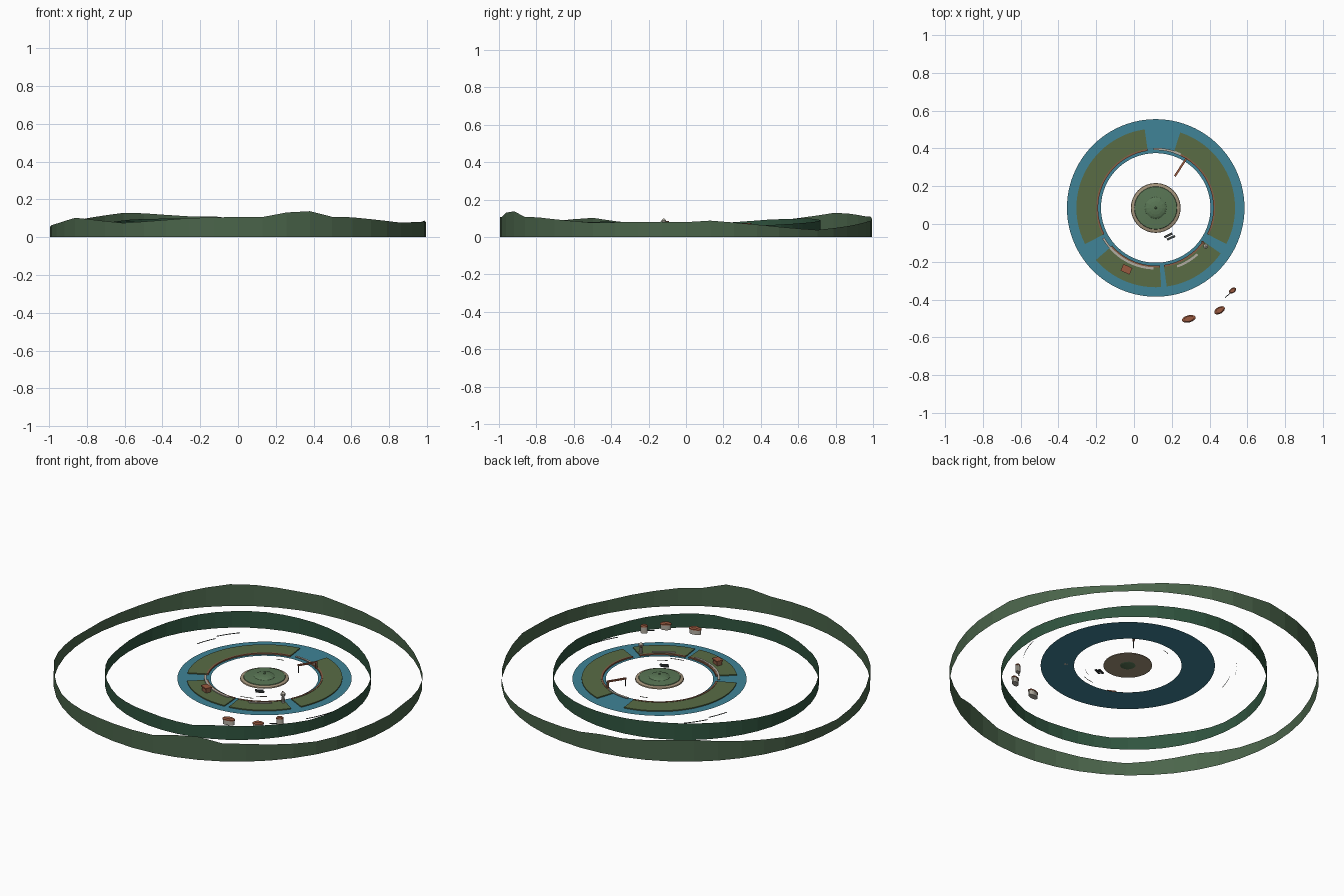
import bpy, math
from mathutils import Matrix, Vector

if "Cube" in bpy.data.objects:
    bpy.data.objects.remove(bpy.data.objects["Cube"])

CX, CY = 0.115, 0.085          # centre of the harbour ring
mats = {}


def mat(name, col):
    if name not in mats:
        m = bpy.data.materials.new(name)
        m.diffuse_color = (*col, 1)
        m.use_nodes = True
        m.node_tree.nodes["Principled BSDF"].inputs["Base Color"].default_value = m.diffuse_color
        mats[name] = m
    return mats[name]


WATER = mat("water", (0.05, 0.23, 0.31))
GRASS = mat("grass", (0.10, 0.15, 0.06))
SAND = mat("sand", (0.38, 0.30, 0.20))
BRICK = mat("brick", (0.25, 0.11, 0.06))
STONE = mat("stone", (0.45, 0.42, 0.36))
ROOF = mat("roof", (0.32, 0.10, 0.05))
DARK = mat("dark", (0.05, 0.06, 0.06))
ISLE = mat("isle_green", (0.10, 0.18, 0.09))
HILL = mat("far_hill", (0.07, 0.13, 0.07))
HILL2 = mat("near_hill", (0.03, 0.09, 0.05))


def mesh(name, verts, faces, m):
    me = bpy.data.meshes.new(name)
    me.from_pydata(verts, [], faces)
    me.materials.append(m)
    ob = bpy.data.objects.new(name, me)
    bpy.context.collection.objects.link(ob)
    return ob


def polar(r, a, z, cx=CX, cy=CY):
    a = math.radians(a)
    return (cx + r * math.cos(a), cy + r * math.sin(a), z)


def arc_slab(name, r0, r1, a0, a1, z0, z1, m):
    """Curved block between two radii and two angles."""
    n = max(2, int(abs(a1 - a0) / 4))
    v, f = [], []
    for i in range(n + 1):
        a = a0 + (a1 - a0) * i / n
        v += [polar(r0, a, z0), polar(r1, a, z0), polar(r1, a, z1), polar(r0, a, z1)]
    for i in range(n):
        b = 4 * i
        for k in range(4):
            f.append((b + k, b + 4 + k, b + 4 + (k + 1) % 4, b + (k + 1) % 4))
    f += [(0, 1, 2, 3), (4 * n + 3, 4 * n + 2, 4 * n + 1, 4 * n)]
    return mesh(name, v, f, m)


def ribbon(name, r, a0, a1, z0, z1, m):
    """Thin upright curved strip."""
    n = 8
    v = []
    for i in range(n + 1):
        a = a0 + (a1 - a0) * i / n
        v += [polar(r, a, z0), polar(r, a, z1)]
    return mesh(name, v, [(2 * i, 2 * i + 2, 2 * i + 3, 2 * i + 1) for i in range(n)], m)


def box(name, c, size, m, rot=0):
    x, y, z = (s / 2 for s in size)
    v = [(sx * x, sy * y, sz * z) for sz in (-1, 1) for sx, sy in ((-1, -1), (1, -1), (1, 1), (-1, 1))]
    f = [(3, 2, 1, 0), (4, 5, 6, 7)] + [(i, (i + 1) % 4, 4 + (i + 1) % 4, 4 + i) for i in range(4)]
    ob = mesh(name, v, f, m)
    ob.matrix_world = Matrix.Translation(c) @ Matrix.Rotation(math.radians(rot), 4, 'Z')
    return ob


def lathe(name, profile, m, c=(CX, CY), n=32, sx=1, sy=1, rot=0):
    """Closed turned solid from (radius, height) pairs."""
    R = Matrix.Rotation(math.radians(rot), 3, 'Z')
    v, f = [], []
    for r, z in profile:
        for i in range(n):
            a = 2 * math.pi * i / n
            p = R @ Vector((sx * r * math.cos(a), sy * r * math.sin(a), z))
            v.append((c[0] + p.x, c[1] + p.y, z))
    for j in range(len(profile) - 1):
        for i in range(n):
            k = (i + 1) % n
            f.append((j * n + i, j * n + k, j * n + n + k, j * n + n + i))
    f += [tuple(range(n))[::-1], tuple(range(len(v) - n, len(v)))]
    return mesh(name, v, f, m)


# Hill rings: upright walls with a rolling crest, (angle, height) pairs
outer = [(0, .08), (6, .09), (17, .075), (30, .055), (44, .037), (58, .055), (75, .08), (90, .095),
         (98, .112), (107, .11), (117, .125), (127, .13), (141, .105), (160, .07), (180, .055),
         (198, .075), (211, .105), (219, .093), (233, .075), (246, .09), (258, .105), (279, .107),
         (286, .135), (293, .138), (300, .108), (307, .106), (319, .09), (330, .077), (349, .083), (360, .08)]
inner = [(0, .075), (30, .06), (60, .075), (90, .09), (115, .1), (140, .095), (165, .075), (190, .06),
         (215, .085), (240, .07), (262, .08), (285, .07), (295, .085), (320, .08), (340, .065), (360, .075)]


def hill_ring(name, r, table, m, n=48):
    v = []
    for i in range(n):
        a = 360 * i / n
        for (a0, h0), (a1, h1) in zip(table, table[1:]):
            if a0 <= a <= a1:
                h = h0 + (h1 - h0) * (a - a0) / (a1 - a0)
                break
        v += [polar(r, a, 0, 0, 0), polar(r, a, h, 0, 0)]
    f = [(2 * i, (2 * i + 2) % (2 * n), (2 * i + 3) % (2 * n), 2 * i + 1) for i in range(n)]
    return mesh(name, v, f, m)


hill_ring("far_hills", 0.995, outer, HILL)
hill_ring("near_hills", 0.718, inner, HILL2)

# Flat ring of water
n = 96
v = [polar(r, 360 * i / n, .03) for i in range(n) for r in (.29, .47)]
mesh("water_ring", v, [(2 * i, 2 * i + 1, (2 * i + 3) % (2 * n), (2 * i + 2) % (2 * n)) for i in range(n)], WATER)

# Land quarters with quay walls, split by canals
for i, (a0, a1) in enumerate([(98, 207), (-27, 72), (-82, -35), (-139, -86)]):
    arc_slab(f"land_{i}", .315, .42, a0, a1, .031, .037, GRASS)
    arc_slab(f"quay_wall_{i}", .305, .315, a0, a1, .031, .039, BRICK)
for i, (r, a0, a1) in enumerate([(.32, 210, 268), (.33, -70, -48), (.312, 65, 92)]):
    arc_slab(f"promenade_{i}", r - .006, r + .006, a0, a1, .036, .041, STONE)

# Central island with a green mound that dips below it
lathe("island_beach", [(.132, .03), (.13, .036), (.115, .04)], SAND)
lathe("island_green", [(.115, .038), (.112, .043), (.06, .046)], ISLE)
mound = [(.06 * math.cos(t) + .0005, .042 + .017 * math.sin(t)) for t in
         [math.radians(-90 + 18 * k) for k in range(11)]]
lathe("island_mound", mound, ISLE, n=12)
lathe("island_peak", [(.008, .056), (.004, .064)], ISLE, n=8)

# Crane: mast, jib, hook line
ang = math.degrees(math.atan2(.09, .058))
box("crane_mast", (.275, .344, .054), (.01, .01, .044), BRICK, ang)
box("crane_jib", (.246, .299, .071), (.11, .011, .008), ROOF, ang)
box("crane_line", (.218, .256, .047), (.004, .004, .044), DARK, ang)

# Quay house
box("quay_house", (-.04, -.24, .048), (.044, .03, .024), BRICK, -25)
box("quay_house_roof", (-.04, -.24, .063), (.052, .038, .007), ROOF, -25)

# Slim tower on the quay
T = (.38, -.118)
lathe("tower_shaft", [(.011, .03), (.007, .078)], STONE, T, 10)
lathe("tower_top", [(.013, .078), (.013, .09), (.003, .099)], STONE, T, 10)
box("tower_beam", (.372, -.106, .084), (.04, .006, .005), BRICK, -45)

# Oval huts beyond the ring
for i, (x, y, sx, sy, rot, top) in enumerate([(.29, -.502, .037, .019, 14, .068),
                                              (.453, -.457, .031, .018, 30, .07),
                                              (.522, -.352, .021, .013, 32, .078)]):
    lathe(f"hut_wall_{i}", [(.9, .03), (.9, top - .012)], STONE, (x, y), 16, sx, sy, rot)
    lathe(f"hut_roof_{i}", [(1, top - .012), (1, top - .006), (.7, top)], ROOF, (x, y), 16, sx, sy, rot)
box("hut_gangway", (.497, -.377, .04), (.04, .004, .004), DARK, 40)

# Small rafts
for i, (x, y) in enumerate([(.182, -.06), (.196, -.073)]):
    box(f"raft_{i}", (x, y, .032), (.046, .012, .006), DARK, 25)

# Thin ripples and distant fences
for i, (r, a0, a1) in enumerate([(.588, 138, 151), (.565, 153, 165), (.57, -32, -13)]):
    ribbon(f"distant_fence_{i}", r, a0, a1, .032, .037, DARK)
for i, (r, a0, a1) in enumerate([(.25, 100, 110), (.265, -85, -68), (.235, -66, -52)]):
    ribbon(f"ripple_{i}", r, a0, a1, .03, .034, STONE)
